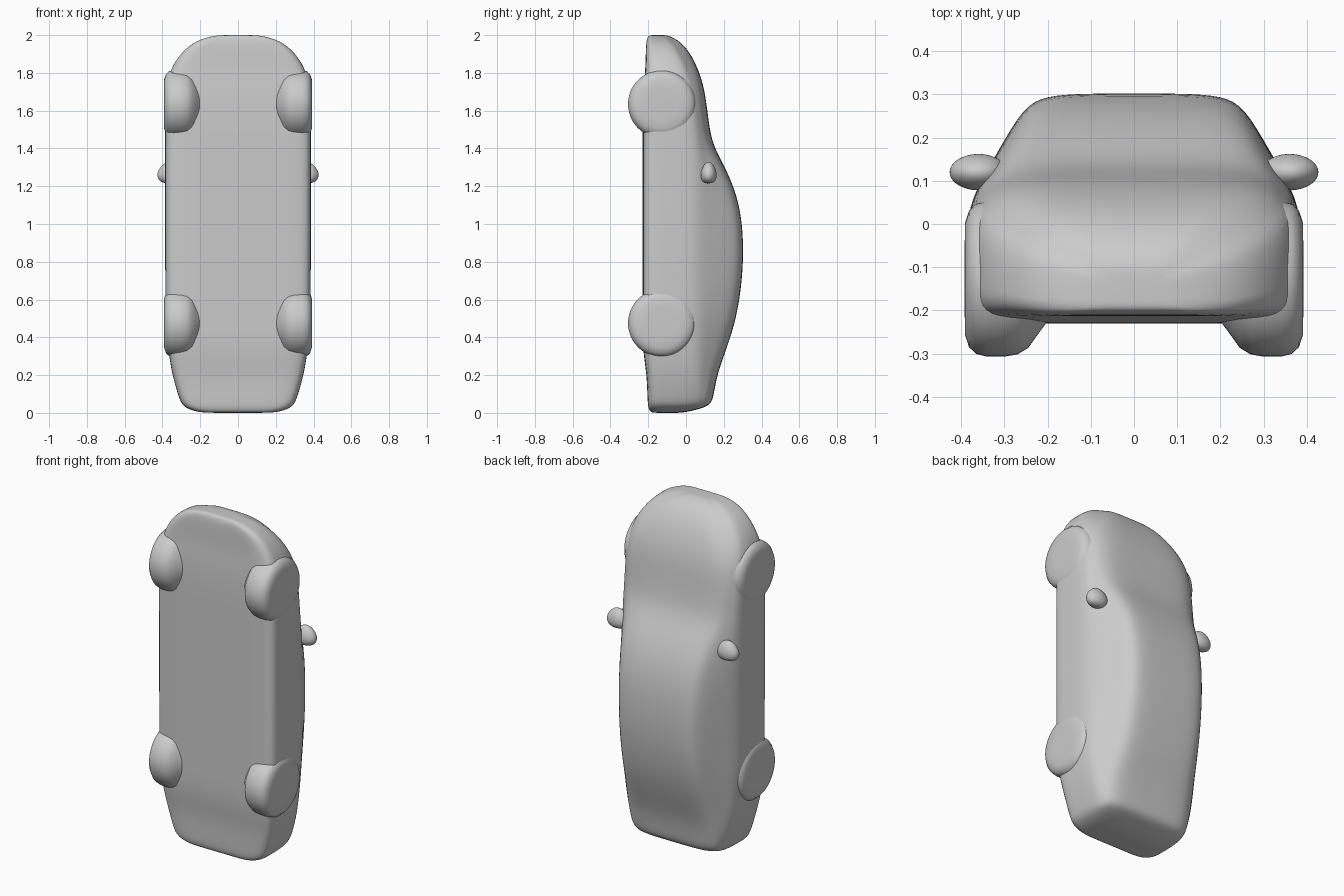
import bpy, bmesh, math

cube = bpy.data.objects.get("Cube")
if cube:
    bpy.data.objects.remove(cube, do_unlink=True)

# One plain grey for the whole car
grey = bpy.data.materials.new("plain_grey")
grey.use_nodes = True
GREY = (0.6, 0.6, 0.6, 1.0)
grey.diffuse_color = GREY
bsdf = grey.node_tree.nodes["Principled BSDF"]
bsdf.inputs["Base Color"].default_value = GREY
bsdf.inputs["Roughness"].default_value = 0.6


def loft(name, rings, subdiv=0):
    """Skin closed rings of points, cap both ends and shade smooth."""
    bm = bmesh.new()
    loops = [[bm.verts.new(p) for p in ring] for ring in rings]
    n = len(loops[0])
    for a, b in zip(loops, loops[1:]):
        for i in range(n):
            j = (i + 1) % n
            bm.faces.new((a[i], a[j], b[j], b[i]))
    bm.faces.new(loops[0])
    bm.faces.new(loops[-1])
    bmesh.ops.recalc_face_normals(bm, faces=bm.faces)
    mesh = bpy.data.meshes.new(name)
    bm.to_mesh(mesh)
    bm.free()
    mesh.materials.append(grey)
    mesh.shade_smooth()
    obj = bpy.data.objects.new(name, mesh)
    bpy.context.collection.objects.link(obj)
    if subdiv:
        mod = obj.modifiers.new("smooth", 'SUBSURF')
        mod.levels = mod.render_levels = subdiv
    return obj


# Body stations from tail to nose:
# z, half width, roof half width, underside y, top y, beltline y
stations = [
    (0.000, 0.13, 0.09, -0.16, -0.04, -0.08),
    (0.003, 0.22, 0.18, -0.19, 0.00, -0.05),
    (0.030, 0.285, 0.25, -0.20, 0.11, 0.03),
    (0.060, 0.305, 0.27, -0.203, 0.14, 0.05),
    (0.120, 0.325, 0.28, -0.205, 0.15, 0.06),
    (0.220, 0.352, 0.28, -0.21, 0.17, 0.06),
    (0.340, 0.370, 0.26, -0.23, 0.215, 0.06),
    (0.500, 0.382, 0.255, -0.23, 0.267, 0.06),
    (0.700, 0.385, 0.255, -0.23, 0.298, 0.06),
    (0.900, 0.386, 0.255, -0.23, 0.306, 0.06),
    (1.080, 0.386, 0.26, -0.23, 0.288, 0.06),
    (1.220, 0.386, 0.27, -0.23, 0.245, 0.06),
    (1.340, 0.386, 0.29, -0.23, 0.185, 0.055),
    (1.440, 0.386, 0.315, -0.23, 0.133, 0.045),
    (1.600, 0.386, 0.325, -0.23, 0.113, 0.03),
    (1.720, 0.382, 0.315, -0.225, 0.097, 0.01),
    (1.820, 0.358, 0.28, -0.215, 0.065, -0.02),
    (1.910, 0.300, 0.22, -0.213, 0.020, -0.06),
    (1.970, 0.225, 0.16, -0.21, -0.035, -0.10),
    (1.998, 0.130, 0.09, -0.20, -0.09, -0.13),
    (2.000, 0.060, 0.04, -0.18, -0.12, -0.15),
]


def body_ring(z, w, wr, yb, yt, belt):
    r = min(0.035, (yt - yb) * 0.15)
    edge = yt - min(0.03, (yt - belt) * 0.4)
    half = [
        (wr * 0.45, yt), (wr * 0.8, yt - r * 0.15), (wr, edge),
        ((wr + w * 0.96) / 2, (edge + belt) / 2 + 0.005),
        (w * 0.965, belt + 0.01), (w, belt - r * 1.5),
        (w, (belt + yb) / 2 - r * 0.5), (w, yb + r),
        (w - r * 0.9, yb), (w * 0.5, yb),
    ]
    right = [(x, y, z) for x, y in half]
    left = [(-x, y, z) for x, y in reversed(half)]
    return [(0, yt, z)] + right + [(0, yb, z)] + left


loft("car_body", [body_ring(*s) for s in stations], 2)

# Wheels: rounded discs set into the underside, (x, radius) profile
wheel_profile = [(0.18, 0.06), (0.205, 0.105), (0.225, 0.132), (0.245, 0.160),
                 (0.27, 0.175), (0.30, 0.180), (0.34, 0.180), (0.365, 0.174),
                 (0.382, 0.158), (0.391, 0.130), (0.392, 0.08)]
WHEEL_Y = -0.127


def wheel(name, side, z):
    rings = []
    for x, r in wheel_profile:
        rings.append([(side * x,
                       WHEEL_Y + r * math.cos(math.tau * k / 48),
                       z + r * math.sin(math.tau * k / 48)) for k in range(48)])
    loft(name, rings)


# Door mirrors: domed pods, blunt toward the tail
def mirror(name, side):
    rings = []
    for z, s in [(1.215, 0.25), (1.22, 0.6), (1.232, 0.86), (1.255, 1.0),
                 (1.28, 0.93), (1.305, 0.7), (1.322, 0.4), (1.328, 0.12)]:
        ring = []
        for k in range(24):
            a = math.tau * k / 24
            ring.append((side * (0.36 + 0.07 * s * math.cos(a)),
                         0.12 + 0.044 * s * math.sin(a), z))
        rings.append(ring)
    loft(name, rings, 1)


for label, side in (("left", 1), ("right", -1)):
    wheel("front_wheel_" + label, side, 1.635)
    wheel("rear_wheel_" + label, side, 0.475)
    mirror("door_mirror_" + label, side)
